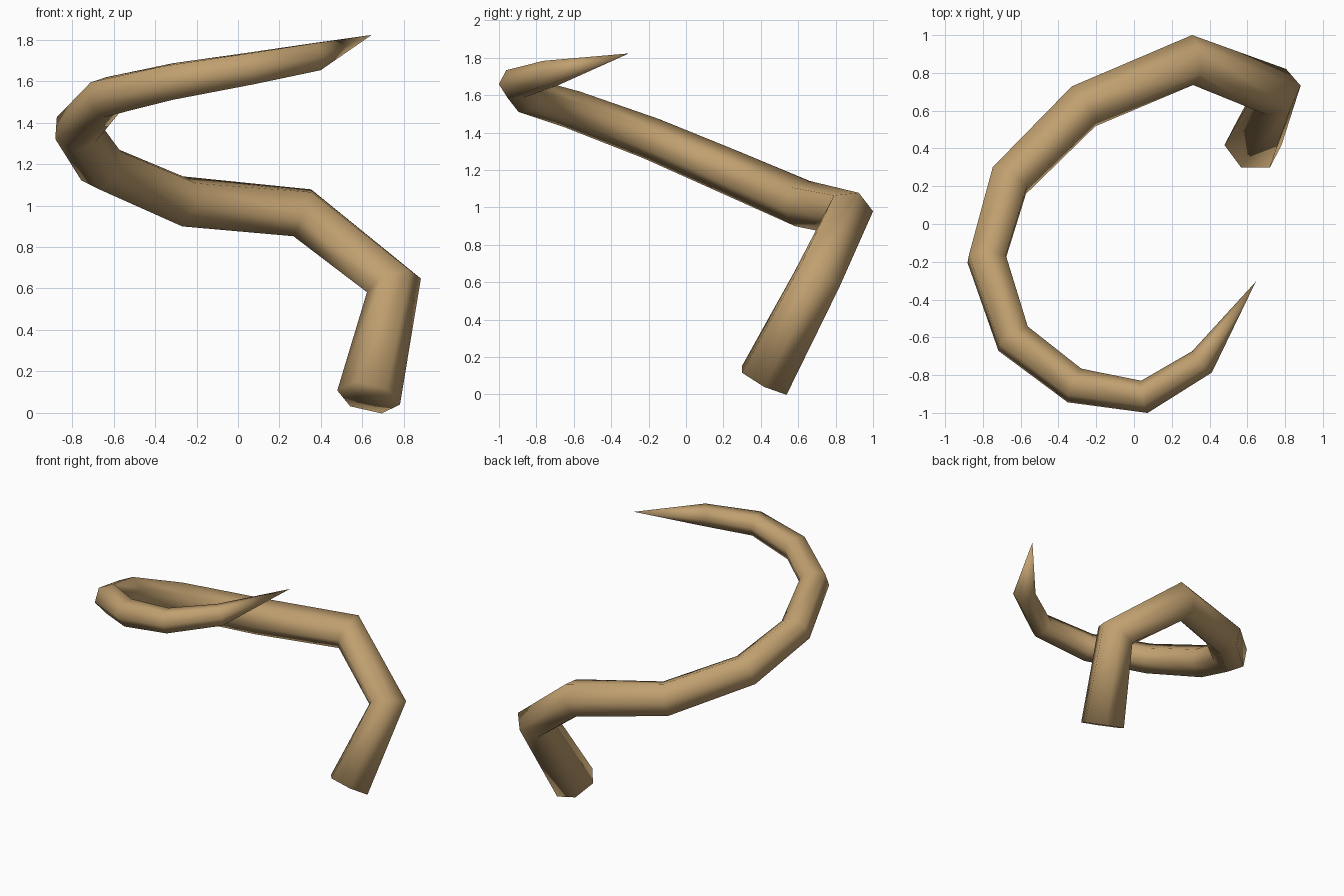
import bpy, bmesh, math
from mathutils import Vector

if "Cube" in bpy.data.objects:
    bpy.data.objects.remove(bpy.data.objects["Cube"])

SIDES = 6
# Centre line of the horn, base to tip: x, y, z, radius
PATH = [
    (0.63, 0.418, 0.074, 0.155),
    (0.752, 0.70, 0.615, 0.138),
    (0.31, 0.868, 0.965, 0.133),
    (-0.267, 0.623, 1.02, 0.127),
    (-0.66, 0.23, 1.19, 0.121),
    (-0.78, -0.185, 1.367, 0.113),
    (-0.64, -0.607, 1.523, 0.104),
    (-0.315, -0.855, 1.598, 0.097),
    (0.055, -0.915, 1.66, 0.087),
    (0.36, -0.73, 1.715, 0.077),
]
TIP = Vector((0.645, -0.305, 1.823))

pts = [Vector(p[:3]) for p in PATH] + [TIP]
dirs = [(b - a).normalized() for a, b in zip(pts, pts[1:])]

bm = bmesh.new()
rings = []
tangent = dirs[0]
side = Vector((0, 1, 0)).cross(tangent).normalized()

# Six-sided rings carried along the path without twist
for i, (x, y, z, r) in enumerate(PATH):
    new_t = dirs[0] if i == 0 else (dirs[i - 1] + dirs[i]).normalized()
    side = tangent.rotation_difference(new_t) @ side
    tangent = new_t
    up = tangent.cross(side)
    ring = []
    for k in range(SIDES):
        a = 2 * math.pi * k / SIDES
        ring.append(bm.verts.new(pts[i] + r * (math.cos(a) * side + math.sin(a) * up)))
    rings.append(ring)

# Side walls
for lo, hi in zip(rings, rings[1:]):
    for k in range(SIDES):
        n = (k + 1) % SIDES
        bm.faces.new((lo[k], lo[n], hi[n], hi[k]))

# Pointed tip and closed base
tip = bm.verts.new(TIP)
base = bm.verts.new(pts[0])
for k in range(SIDES):
    n = (k + 1) % SIDES
    bm.faces.new((rings[-1][k], rings[-1][n], tip))
    bm.faces.new((rings[0][n], rings[0][k], base))

bmesh.ops.recalc_face_normals(bm, faces=bm.faces[:])
for f in bm.faces:
    f.smooth = True

mesh = bpy.data.meshes.new("curved_horn")
bm.to_mesh(mesh)
bm.free()
horn = bpy.data.objects.new("curved_horn", mesh)
bpy.context.collection.objects.link(horn)

mat = bpy.data.materials.new("tan_horn")
mat.diffuse_color = (0.53, 0.35, 0.16, 1)
mat.use_nodes = True
mat.node_tree.nodes["Principled BSDF"].inputs["Base Color"].default_value = mat.diffuse_color
mesh.materials.append(mat)
